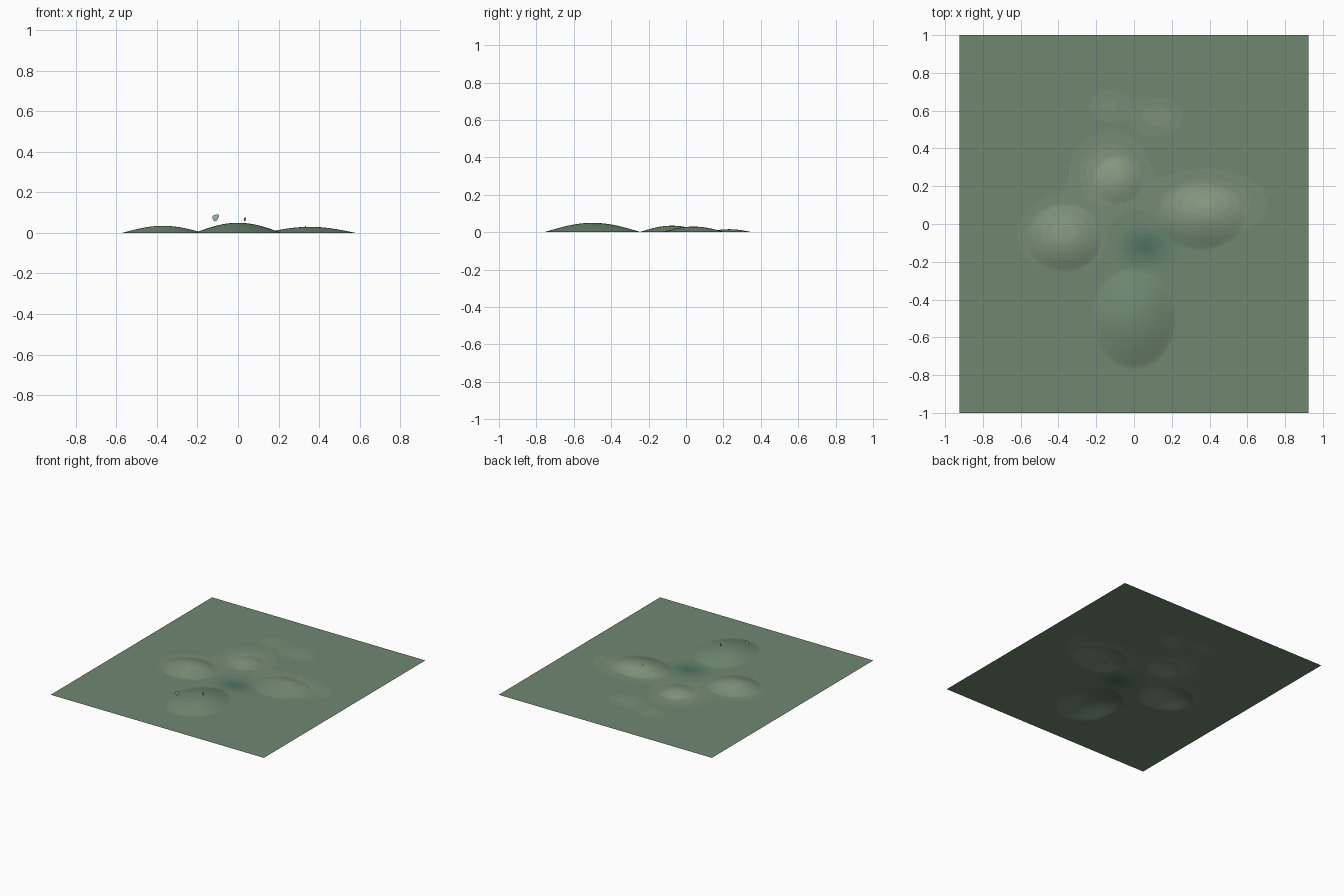
import bpy, bmesh, math

if "Cube" in bpy.data.objects:
    bpy.data.objects.remove(bpy.data.objects["Cube"])

# mounds: centre x, centre y, radius x, radius y, height
MOUNDS = [
    (0.0, -0.50, 0.22, 0.265, 0.050),
    (-0.37, -0.075, 0.205, 0.18, 0.035),
    (0.355, 0.04, 0.23, 0.175, 0.030),
    (-0.085, 0.232, 0.13, 0.125, 0.016),
]
# colour patches: centre x, centre y, spread x, spread y, strength (light +, dark -)
PATCHES = [
    (0.06, -0.12, 0.12, 0.09, -1.0),
    (-0.13, 0.27, 0.14, 0.14, 0.9),
    (0.38, 0.11, 0.22, 0.12, 0.8),
    (-0.37, -0.05, 0.17, 0.14, 0.7),
    (0.12, 0.57, 0.11, 0.08, 0.4),
    (-0.13, 0.63, 0.09, 0.07, 0.3),
]


def height(x, y):
    z = 0.0
    for cx, cy, rx, ry, h in MOUNDS:
        r2 = ((x - cx) / rx) ** 2 + ((y - cy) / ry) ** 2
        if r2 < 1:
            z = max(z, h * (1 - r2) ** 1.25)
    return z


def tint(x, y):
    return sum(s * math.exp(-((x - cx) / a) ** 2 - ((y - cy) / b) ** 2)
               for cx, cy, a, b, s in PATCHES)


def material(name, color):
    m = bpy.data.materials.new(name)
    m.diffuse_color = (*color, 1)
    m.use_nodes = True
    m.node_tree.nodes["Principled BSDF"].inputs["Base Color"].default_value = m.diffuse_color
    return m


def mix(a, b, t):
    return [p + (q - p) * t for p, q in zip(a, b)]


BASE, LIGHT, DARK = (0.16, 0.245, 0.165), (0.27, 0.35, 0.24), (0.075, 0.165, 0.12)

# terrain sheet with raised mounds
bpy.ops.mesh.primitive_grid_add(x_subdivisions=220, y_subdivisions=240, size=2)
ground = bpy.context.object
ground.name = "ground_sheet"
for v in ground.data.vertices:
    v.co.x *= 0.925
    v.co.z = height(v.co.x, v.co.y)
STEPS = 6
for i in range(-STEPS, STEPS + 1):
    c = mix(BASE, LIGHT if i > 0 else DARK, abs(i) / STEPS)
    ground.data.materials.append(material(f"grass_{i + STEPS}", c))
for p in ground.data.polygons:
    t = max(-1, min(1, tint(p.center.x, p.center.y)))
    p.material_index = round(t * STEPS) + STEPS
    p.use_smooth = True

# small upright leaf-shaped cards hovering above the mounds
teal = material("leaf_teal", (0.30, 0.50, 0.42))
dark = material("leaf_dark", (0.12, 0.15, 0.12))


def card(name, x, y, z0, z1, width, mat):
    zc, hz = (z0 + z1) / 2, (z1 - z0) / 2
    outline = [(-0.3, -1), (0.35, -0.8), (0.8, 0.1), (1, 0.9),
               (0.2, 1), (-0.8, 0.7), (-1, 0.1), (-0.8, -0.5)]
    bm = bmesh.new()
    bm.faces.new([bm.verts.new((x + u * width / 2, y, zc + w * hz))
                  for u, w in outline])
    me = bpy.data.meshes.new(name)
    bm.to_mesh(me)
    bm.free()
    me.materials.append(mat)
    bpy.context.collection.objects.link(bpy.data.objects.new(name, me))


card("large_leaf", -0.11, -0.595, 0.057, 0.091, 0.034, teal)
card("small_leaf", 0.034, -0.48, 0.056, 0.076, 0.012, dark)
card("tiny_leaf", 0.333, 0.058, 0.028, 0.035, 0.005, dark)
